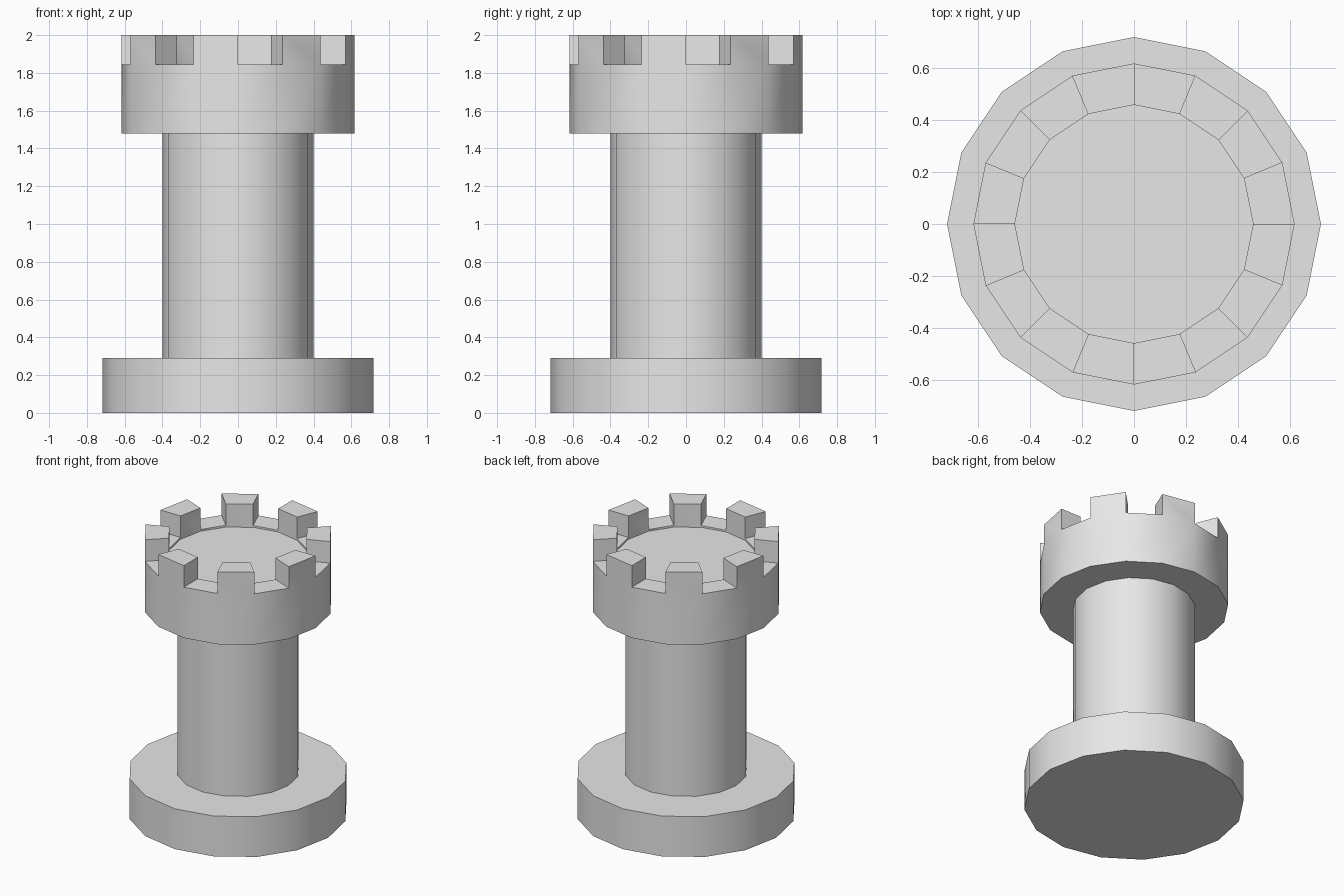
import bpy, bmesh
from math import cos, sin, tau, radians

SIDES = 16

cube = bpy.data.objects.get("Cube")
if cube:
    bpy.data.objects.remove(cube, do_unlink=True)

stone = bpy.data.materials.new("light grey")
stone.use_nodes = True
stone.diffuse_color = (0.8, 0.8, 0.8, 1)
stone.node_tree.nodes["Principled BSDF"].inputs["Base Color"].default_value = stone.diffuse_color


def lathe(bm, profile):
    """Turn (radius, height) points into a capped solid; return the bands of side faces."""
    rings = [[bm.verts.new((r * cos(tau * i / SIDES), r * sin(tau * i / SIDES), z))
              for i in range(SIDES)] for r, z in profile]
    bands = []
    for low, high in zip(rings, rings[1:]):
        bands.append([bm.faces.new((low[i], low[(i + 1) % SIDES],
                                    high[(i + 1) % SIDES], high[i]))
                      for i in range(SIDES)])
    bm.faces.new(rings[0][::-1])
    bm.faces.new(rings[-1])
    return bands


def finish(bm, name):
    bmesh.ops.recalc_face_normals(bm, faces=bm.faces)
    mesh = bpy.data.meshes.new(name)
    bm.to_mesh(mesh)
    bm.free()
    mesh.materials.append(stone)
    obj = bpy.data.objects.new(name, mesh)
    bpy.context.collection.objects.link(obj)
    bpy.ops.object.select_all(action='DESELECT')
    obj.select_set(True)
    bpy.context.view_layer.objects.active = obj
    bpy.ops.object.shade_smooth_by_angle(angle=radians(30))


# Base disc and column
for name, radius, bottom, top in (("base", 0.717, 0, 0.29),
                                  ("column", 0.4, 0.29, 1.48)):
    bm = bmesh.new()
    lathe(bm, [(radius, bottom), (radius, top)])
    finish(bm, name)

# Head with a shallow recessed floor; every other rim face is raised as a battlement
bm = bmesh.new()
wall, rim, recess = lathe(bm, [(0.616, 1.48), (0.616, 1.845), (0.457, 1.845), (0.457, 1.832)])
raised = bmesh.ops.extrude_discrete_faces(bm, faces=rim[1::2])["faces"]
for face in raised:
    for v in face.verts:
        v.co.z = 2.0
finish(bm, "battlement_head")
